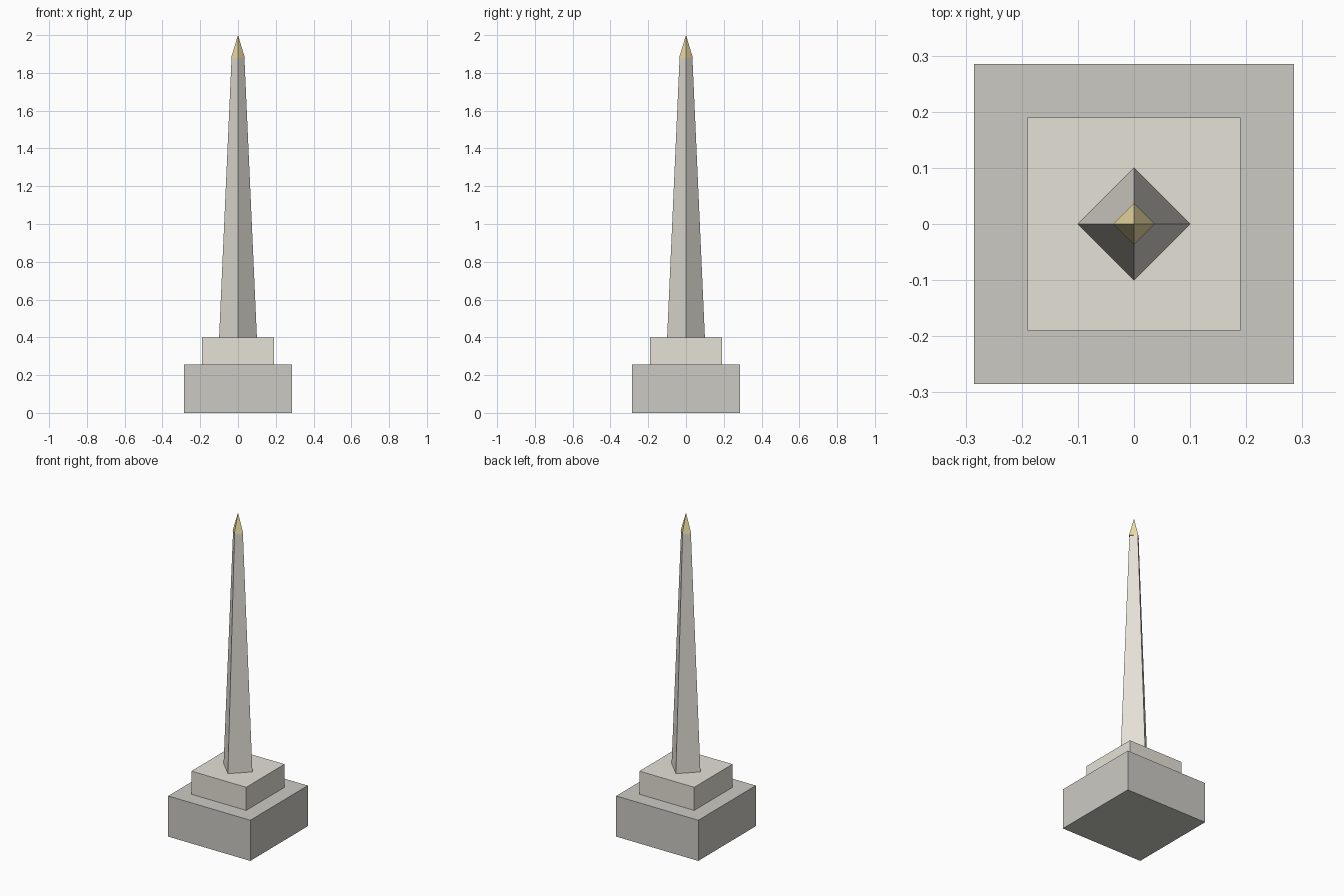
import bpy

if "Cube" in bpy.data.objects:
    bpy.data.objects.remove(bpy.data.objects["Cube"])


def material(name, rgb):
    mat = bpy.data.materials.new(name)
    mat.diffuse_color = (*rgb, 1)
    mat.use_nodes = True
    mat.node_tree.nodes["Principled BSDF"].inputs["Base Color"].default_value = mat.diffuse_color
    return mat


def finish(name, mat):
    obj = bpy.context.object
    obj.name = name
    obj.data.materials.append(mat)
    return obj


def block(name, width, z0, z1, mat):
    bpy.ops.mesh.primitive_cube_add(size=1, location=(0, 0, (z0 + z1) / 2))
    bpy.context.object.scale = (width, width, z1 - z0)
    bpy.ops.object.transform_apply(location=False, rotation=False, scale=True)
    return finish(name, mat)


def spire(name, r0, r1, z0, z1, mat):
    # four-sided taper with its corners on the x and y axes
    bpy.ops.mesh.primitive_cone_add(vertices=4, radius1=r0, radius2=r1,
                                    depth=z1 - z0, location=(0, 0, (z0 + z1) / 2))
    return finish(name, mat)


grey_stone = material("grey_stone", (0.60, 0.59, 0.55))
pale_stone = material("pale_stone", (0.78, 0.75, 0.68))
gold = material("gold", (0.85, 0.72, 0.36))

# Stepped pedestal
block("base_block", 0.57, 0, 0.255, grey_stone)
block("plinth", 0.38, 0.255, 0.40, pale_stone)

# Tapered shaft and gilded tip
spire("obelisk_shaft", 0.10, 0.034, 0.40, 1.88, pale_stone)
spire("gold_tip", 0.037, 0, 1.878, 2.0, gold)
